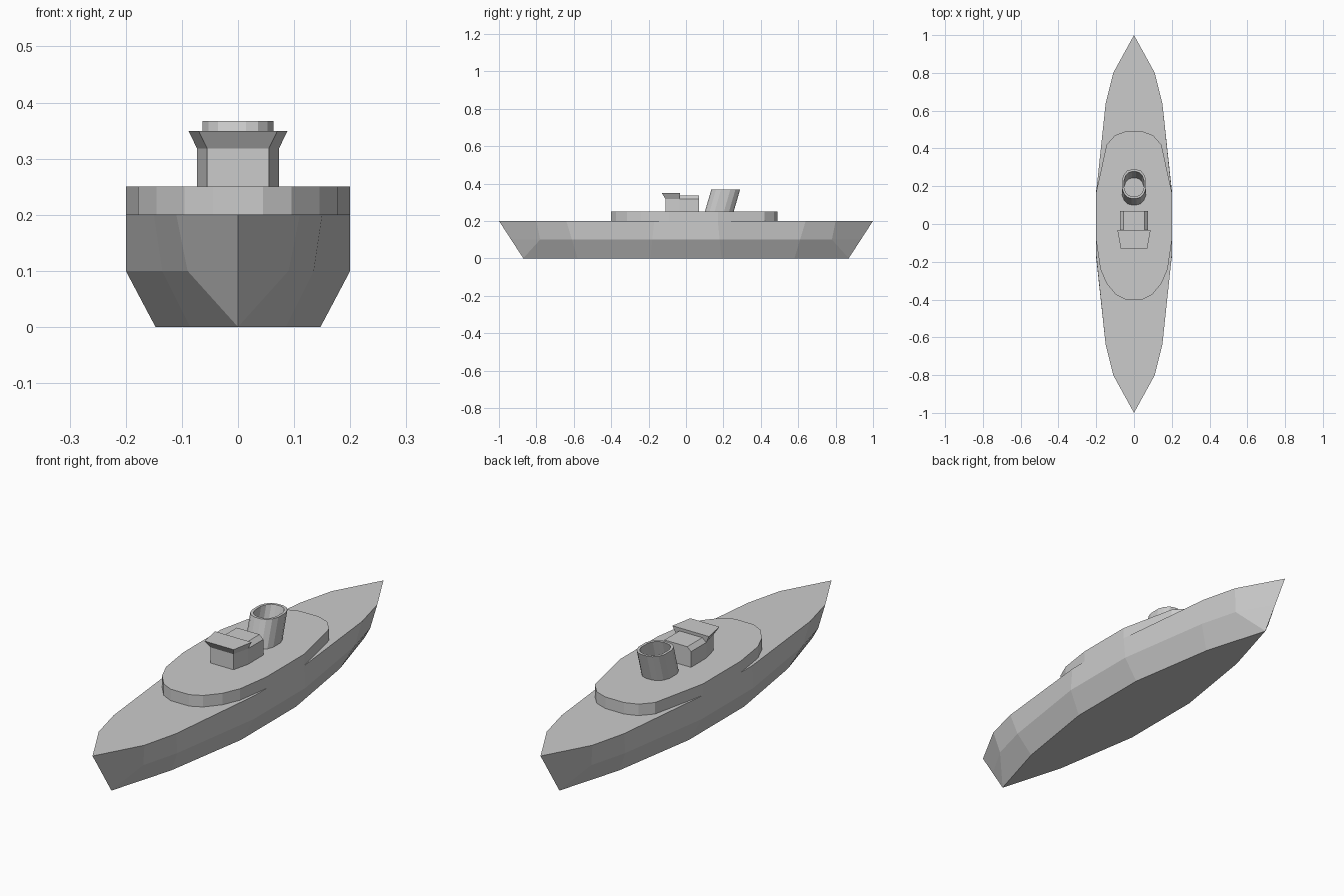
import bpy, bmesh

if "Cube" in bpy.data.objects:
    bpy.data.objects.remove(bpy.data.objects["Cube"])


def make_object(name, bm):
    bmesh.ops.remove_doubles(bm, verts=bm.verts, dist=0.0005)
    bmesh.ops.recalc_face_normals(bm, faces=bm.faces)
    mesh = bpy.data.meshes.new(name)
    bm.to_mesh(mesh)
    bm.free()
    obj = bpy.data.objects.new(name, mesh)
    bpy.context.collection.objects.link(obj)
    return obj


def bridge(bm, a, b):
    n = len(a)
    for i in range(n):
        j = (i + 1) % n
        bm.faces.new((a[i], a[j], b[j], b[i]))


def loft(name, rings, closed=False):
    """Skin a stack of rings; closed joins the last ring to the first."""
    bm = bmesh.new()
    loops = [[bm.verts.new(p) for p in ring] for ring in rings]
    for a, b in zip(loops, loops[1:]):
        bridge(bm, a, b)
    if closed:
        bridge(bm, loops[-1], loops[0])
    else:
        bm.faces.new(loops[0][::-1])
        bm.faces.new(loops[-1])
    return make_object(name, bm)


def mirror_x(half, z):
    """Outline from its right half, listed from front to back."""
    left = [(-x, y) for x, y in reversed(half) if x > 0]
    return [(x, y, z) for x, y in list(half) + left]


def mirror_xy(quarter, z, cy=0):
    """Outline from its front right quarter, listed from front to side."""
    half = quarter + [(x, -y) for x, y in reversed(quarter)]
    if half[0][0] == 0:
        return [(x, y + cy, z) for x, y in half + [(-x, y) for x, y in half[-2:0:-1]]]
    return [(x, y + cy, z) for x, y in half + [(-x, y) for x, y in reversed(half)]]


# Hull: keel, chine and deck outlines, pointed at both ends
keel = [(0, -0.87), (0, -0.87), (0.085, -0.58), (0.147, -0.19)]
chine = [(0, -0.935), (0.09, -0.78), (0.135, -0.61), (0.2, -0.18)]
deck = [(0, -1), (0.11, -0.8), (0.15, -0.64), (0.2, -0.17)]
loft("hull", [mirror_xy(keel, 0), mirror_xy(chine, 0.1), mirror_xy(deck, 0.2)])

# Raised upper deck
upper = [(0.045, -0.4), (0.095, -0.375), (0.145, -0.315), (0.178, -0.24),
         (0.2, -0.09), (0.2, 0.17), (0.145, 0.42), (0.1, 0.47), (0.045, 0.49)]
loft("upper_deck", [mirror_x(upper, 0.2), mirror_x(upper, 0.25)])

# Wheelhouse with narrowed front and bevelled roof edges
base = [(0.055, -0.11), (0.073, -0.035), (0.073, 0.07)]
roof = [(0.055, -0.11), (0.055, -0.035), (0.055, 0.07)]
loft("wheelhouse", [mirror_x(base, 0.25), mirror_x(base, 0.318), mirror_x(roof, 0.335)])

# Flared bridge top
loft("bridge_top", [mirror_x([(0.055, -0.11), (0.073, -0.035)], 0.318),
                    mirror_x([(0.07, -0.13), (0.088, -0.032)], 0.349)])

# Raked hollow funnel
outer = [(0.014, -0.077), (0.036, -0.07), (0.053, -0.052), (0.063, -0.025)]
inner = [(x * 0.82, y * 0.85) for x, y in outer]
low, high = (0.25, 0.178), (0.367, 0.212)
loft("funnel", [mirror_xy(outer, *low), mirror_xy(outer, *high),
                mirror_xy(inner, *high), mirror_xy(inner, *low)], closed=True)
